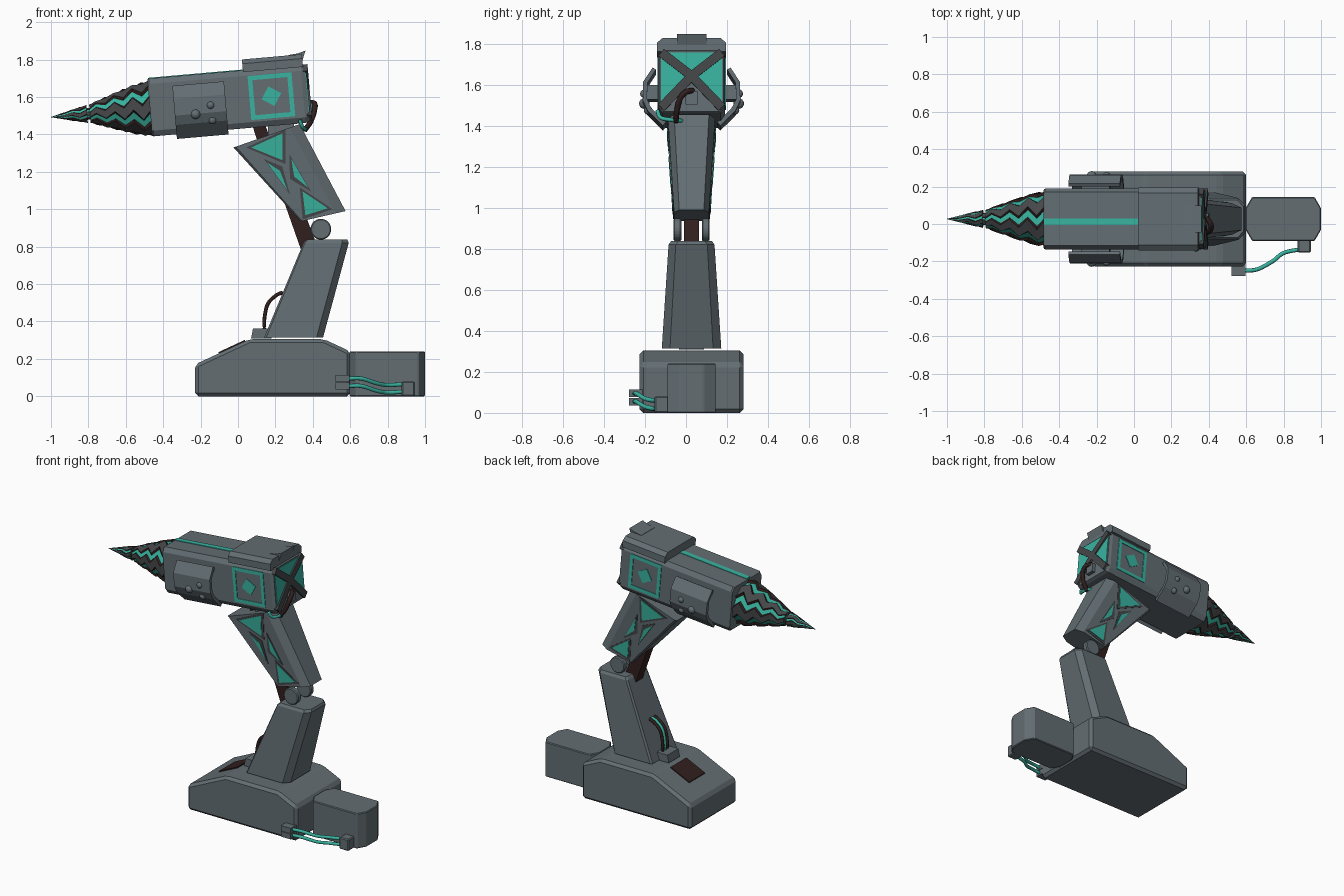
import bpy, bmesh, math
from mathutils import Vector

if "Cube" in bpy.data.objects:
    bpy.data.objects.remove(bpy.data.objects["Cube"])

Y0 = 0.027                                   # symmetry plane of the machine
TILT = math.radians(5)
C, S = math.cos(TILT), math.sin(TILT)


def material(name, rgb):
    m = bpy.data.materials.new(name)
    m.diffuse_color = (*rgb, 1)
    m.use_nodes = True
    m.node_tree.nodes["Principled BSDF"].inputs["Base Color"].default_value = m.diffuse_color
    return m


GREY = material("steel_grey", (0.125, 0.155, 0.17))
DARK = material("dark_grey", (0.06, 0.062, 0.066))
TEAL = material("teal", (0.04, 0.45, 0.35))
BROWN = material("dark_brown", (0.03, 0.014, 0.013))


# Coordinate maps: (a, b) in the profile plane, c along the extrusion
def side(a, b, c): return Vector((a, Y0 + c, b))
def plan(a, b, c): return Vector((a, Y0 + b, c))
def head(u, y, w): return Vector((u * C - w * S, Y0 + y, 1.58 + u * S + w * C))
def head_cross(a, b, c): return head(c, a, b)
def head_side(a, b, c): return head(a, c, b)


def finish(name, bm, mats, smooth=False):
    bmesh.ops.recalc_face_normals(bm, faces=bm.faces)
    me = bpy.data.meshes.new(name)
    for f in bm.faces:
        f.smooth = smooth
    bm.to_mesh(me)
    bm.free()
    for m in mats:
        me.materials.append(m)
    ob = bpy.data.objects.new(name, me)
    bpy.context.collection.objects.link(ob)
    return ob


def loft(name, rings, mat, bevel=0, smooth=False):
    bm = bmesh.new()
    vs = [[bm.verts.new(p) for p in r] for r in rings]
    n = len(rings[0])
    for a, b in zip(vs, vs[1:]):
        for i in range(n):
            j = (i + 1) % n
            bm.faces.new((a[i], a[j], b[j], b[i]))
    bm.faces.new(vs[0])
    bm.faces.new(vs[-1])
    if bevel:
        bmesh.ops.recalc_face_normals(bm, faces=bm.faces)
        bmesh.ops.bevel(bm, geom=bm.edges[:], offset=bevel, segments=1, affect='EDGES')
    return finish(name, bm, [mat], smooth)


def prism(name, pts, c0, c1, mat, fn=side, bevel=0):
    return loft(name, [[fn(a, b, c) for a, b in pts] for c in (c0, c1)], mat, bevel)


def rect(a0, a1, b0, b1):
    return [(a0, b0), (a1, b0), (a1, b1), (a0, b1)]


def octagon(a0, a1, b0, b1, ca, cb):
    return [(a0 + ca, b0), (a1 - ca, b0), (a1, b0 + cb), (a1, b1 - cb),
            (a1 - ca, b1), (a0 + ca, b1), (a0, b1 - cb), (a0, b0 + cb)]


def tube(name, pts, r, mat, sides=8):
    # smooth path through the points, swept with a round section
    pts = [Vector(p) for p in pts]
    ext = [2 * pts[0] - pts[1]] + pts + [2 * pts[-1] - pts[-2]]
    path = []
    for i in range(1, len(ext) - 2):
        p0, p1, p2, p3 = ext[i - 1:i + 3]
        for k in range(6):
            t = k / 6
            path.append(0.5 * (2 * p1 + (p2 - p0) * t + (2 * p0 - 5 * p1 + 4 * p2 - p3) * t * t
                               + (3 * p1 - p0 - 3 * p2 + p3) * t ** 3))
    path.append(pts[-1])
    rings = []
    for i, p in enumerate(path):
        d = path[min(i + 1, len(path) - 1)] - path[max(i - 1, 0)]
        q = d.to_track_quat('Z', 'Y')
        rings.append([p + q @ Vector((r * math.cos(2 * math.pi * k / sides),
                                      r * math.sin(2 * math.pi * k / sides), 0)) for k in range(sides)])
    return loft(name, rings, mat, smooth=True)


# Base and rear power box
prism("base", [(-0.23, 0), (0.6, 0), (0.6, 0.24), (0.46, 0.305), (0.06, 0.305), (-0.23, 0.17)],
      -0.253, 0.253, GREY, bevel=0.018)
prism("rear_box", octagon(0.597, 1.0, -0.118, 0.118, 0.035, 0.06), 0, 0.24, GREY, plan, bevel=0.005)
prism("base_front_hatch", [(-0.10, 0.22), (0.04, 0.285), (0.038, 0.302), (-0.104, 0.236)],
      -0.085, 0.085, BROWN)

# Base connectors and their two cables
for i, z in enumerate((0.055, 0.095)):
    prism("base_plug", rect(0.52, 0.595, z - 0.018, z + 0.018), -0.305, -0.24, GREY)
    tube("base_cable", [(0.59, -0.25, z), (0.66, -0.242, z), (0.74, -0.20, z - 0.025),
                        (0.80, -0.155, z - 0.035), (0.89, -0.135, z - 0.03)], 0.011, (TEAL, TEAL)[i])
prism("rear_socket", rect(0.875, 0.945, 0, 0.08), -0.18, -0.10, GREY, bevel=0.006)


# Arms: chamfered section running from front edge A to back edge B
def arm_ring(A, B, h, ch, cy):
    A, B = Vector(A), Vector(B)
    M = B - (B - A).normalized() * ch
    pts = [(A, -h + 0.012), (A + (M - A) * 0.04, -h), (M, -h), (B, -h + cy), (B, h - cy), (M, h),
           (A + (M - A) * 0.04, h), (A, h - 0.012)]
    return [side(p.x, p.y, y) for p, y in pts]


loft("lower_arm", [arm_ring((0.14, 0.315), (0.455, 0.315), 0.145, 0.035, 0.04),
                   arm_ring((0.35, 0.82), (0.592, 0.82), 0.112, 0.035, 0.035),
                   arm_ring((0.365, 0.837), (0.585, 0.837), 0.1, 0.03, 0.035)], GREY)
loft("upper_arm", [arm_ring((0.335, 0.935), (0.575, 0.99), 0.085, 0.055, 0.025),
                   arm_ring((-0.024, 1.33), (0.33, 1.455), 0.115, 0.055, 0.03)], GREY)

# Triangular lattice panels on both sides of the upper arm
triangles = [[(0.07, 1.33), (0.238, 1.406), (0.238, 1.262)],
             [(0.155, 1.25), (0.225, 1.205), (0.265, 1.10)],
             [(0.285, 1.27), (0.375, 1.115), (0.30, 1.175)],
             [(0.345, 1.096), (0.48, 1.005), (0.36, 0.968)]]


def arm_half(p):
    return 0.115 - 0.06 * ((p.x - 0.153) * 0.33 - (p.y - 1.39) * 0.94)


for sgn in (-1, 1):
    for tri in triangles:
        ps = [Vector(p) for p in tri]
        mid = sum(ps, Vector((0, 0))) / 3
        for label, grow, off, mat in (("panel_rim", 0.026, 0.003, DARK), ("panel", 0, 0.006, TEAL)):
            qs = [p + (p - mid).normalized() * grow for p in ps]
            loft("arm_" + label, [[side(q.x, q.y, sgn * (arm_half(q) + o)) for q in qs]
                                  for o in (-0.003, off)], mat)
    # Elbow discs
    disc = [(0.443 + 0.056 * math.cos(k * math.pi / 12), 0.893 + 0.056 * math.sin(k * math.pi / 12))
            for k in range(24)]
    prism("elbow_disc", disc, sgn * 0.05, sgn * 0.088, GREY, bevel=0.006)

# Dark inner struts at elbow and neck
prism("elbow_strut", [(0.25, 1.03), (0.33, 1.05), (0.44, 0.76), (0.345, 0.76)], -0.037, 0.037, BROWN)
prism("neck_strut", [(0.07, 1.47), (0.135, 1.48), (0.20, 1.30), (0.13, 1.28)], -0.037, 0.037, BROWN)
prism("neck_joint", [(0.16, 1.36), (0.30, 1.40), (0.30, 1.47), (0.16, 1.46)], -0.07, 0.07, GREY)

# Lower arm front socket with cables
prism("arm_socket", [(0.07, 0.31), (0.18, 0.31), (0.18, 0.362), (0.08, 0.362)], -0.06, 0.06, GREY)
for y, mat in ((-0.025, BROWN), (0.0, TEAL), (0.025, BROWN)):
    tube("arm_cable", [(0.14, Y0 + y, 0.35), (0.142, Y0 + y, 0.42), (0.16, Y0 + y, 0.495),
                       (0.205, Y0 + y, 0.54), (0.24, Y0 + y, 0.555)], 0.01, mat)

# Head housing, rear cap, top stripe
section = octagon(-0.163, 0.163, -0.15, 0.16, 0.02, 0.03)
loft("head_housing", [[head(u, y * k, w * k) for y, w in section]
                      for u, k in ((-0.473, 0.97), (-0.465, 1), (0.35, 1), (0.372, 0.95))], GREY)
prism("top_stripe", rect(-0.033, 0.003, 0.155, 0.164), -0.468, 0.045, TEAL, head_cross)

# Rear cross over teal windows
cy, cw = 0.0, 0.03
corners = [(-0.148, 0.145), (0.148, 0.145), (0.148, -0.125), (-0.148, -0.125)]
for a, b in ((0, 1), (1, 2), (3, 0)):
    prism("rear_window", [corners[a], corners[b], (cy, cw)], 0.365, 0.377, TEAL, head_cross)
for y, w in corners:
    d = Vector((y - cy, w - cw)).normalized() * 0.022
    prism("rear_cross_bar", [(cy - d.y, cw + d.x), (y - d.y, w + d.x), (y + d.y, w - d.x), (cy + d.y, cw - d.x)],
          0.36, 0.387, DARK, head_cross)
prism("rear_socket_block", rect(-0.03, 0.03, -0.11, -0.045), 0.36, 0.395, GREY, head_cross)
tube("rear_cable", [(0.385, 0.035, 1.57), (0.41, 0.0, 1.565), (0.41, -0.03, 1.53), (0.39, -0.045, 1.47),
                    (0.355, -0.05, 1.42)], 0.014, BROWN)
tube("rear_teal_cable", [(0.33, -0.14, 1.475), (0.345, -0.125, 1.44), (0.36, -0.08, 1.43), (0.35, -0.03, 1.425),
                         (0.30, 0.0, 1.42)], 0.01, TEAL)

# Roof plate with raised rear fin
roof = [(-0.168, 0.15), (0.168, 0.15), (0.168, 0.195), (0.14, 0.218), (-0.14, 0.218), (-0.168, 0.195)]
prism("roof_plate", roof, 0.04, 0.362, GREY, head_cross)
prism("roof_fin", [(0.29, 0.20), (0.362, 0.185), (0.383, 0.236), (0.34, 0.224), (0.29, 0.22)],
      -0.072, 0.072, GREY, head_side)

# Side details, mirrored
for sgn in (-1, 1):
    o, i, u0, w0 = 0.118, 0.094, 0.18, 0.009
    for r in ((-o, o, i, o), (-o, o, -o, -i), (-o, -i, -i, i), (i, o, -i, i)):
        prism("side_frame_bar", rect(u0 + r[0], u0 + r[1], w0 + r[2], w0 + r[3]),
              sgn * 0.158, sgn * 0.167, TEAL, head_side)
    prism("side_diamond", [(u0 + 0.055 * math.cos(math.radians(12 + 90 * k)),
                            w0 + 0.055 * math.sin(math.radians(12 + 90 * k))) for k in range(4)],
          sgn * 0.158, sgn * 0.167, TEAL, head_side)
    # Folded armour plate with bracket and bolts
    outer = [(0.19, 0.11), (0.236, 0.04), (0.238, -0.05), (0.215, -0.10), (0.14, -0.175)]
    inner = [(0.125, -0.158), (0.196, -0.088), (0.217, -0.045), (0.215, 0.035), (0.173, 0.10)]
    prism("armour_plate", [(sgn * y, w) for y, w in outer + inner], -0.343, -0.066, GREY, head_cross)
    prism("armour_bracket", rect(-0.28, -0.13, -0.04, 0.03), sgn * 0.15, sgn * 0.222, GREY, head_side)
    for u, w, y, r in ((-0.232, -0.052, 0.236, 0.026), (-0.148, -0.011, 0.236, 0.021), (-0.145, -0.092, 0.218, 0.021)):
        bm = bmesh.new()
        bmesh.ops.create_uvsphere(bm, u_segments=14, v_segments=8, radius=r)
        bmesh.ops.translate(bm, verts=bm.verts, vec=head(u, sgn * (y - 0.006), w))
        finish("armour_bolt", bm, [GREY], True)


# Drill sections: zigzag ribs, teal grooves between them
def drill(name, rings, swing, stripes=6):
    bm = bmesh.new()
    n = stripes * 4
    frac, depth = (0, 0.32, 0.42, 0.9), (0.9, 0.9, 1.0, 1.0)
    vs = []
    for i, (u, r) in enumerate(rings):
        row = []
        for k in range(n):
            a = (k // 4 + frac[k % 4]) * 2 * math.pi / stripes + swing * (1 if i % 2 else -1) + 0.3
            row.append(bm.verts.new(head(u, r * depth[k % 4] * math.cos(a), r * depth[k % 4] * math.sin(a))))
        vs.append(row)
    for a, b in zip(vs, vs[1:]):
        for k in range(n):
            f = bm.faces.new((a[k], a[(k + 1) % n], b[(k + 1) % n], b[k]))
            f.material_index = (1, 2, 0, 2)[k % 4]
    for cap in (vs[0], vs[-1]):
        bm.faces.new(cap)
    finish(name, bm, [DARK, TEAL, BROWN])


drill("drill_body", [(-0.46, 0.152), (-0.51, 0.145), (-0.56, 0.132), (-0.61, 0.117), (-0.66, 0.099),
                     (-0.71, 0.082), (-0.76, 0.064), (-0.795, 0.05)], 0.2)
drill("drill_neck", [(-0.78, 0.032), (-0.83, 0.032)], 0)
drill("drill_tip", [(-0.81, 0.048), (-0.85, 0.04), (-0.89, 0.03), (-0.94, 0.017), (-1.004, 0.001)], 0.2)
